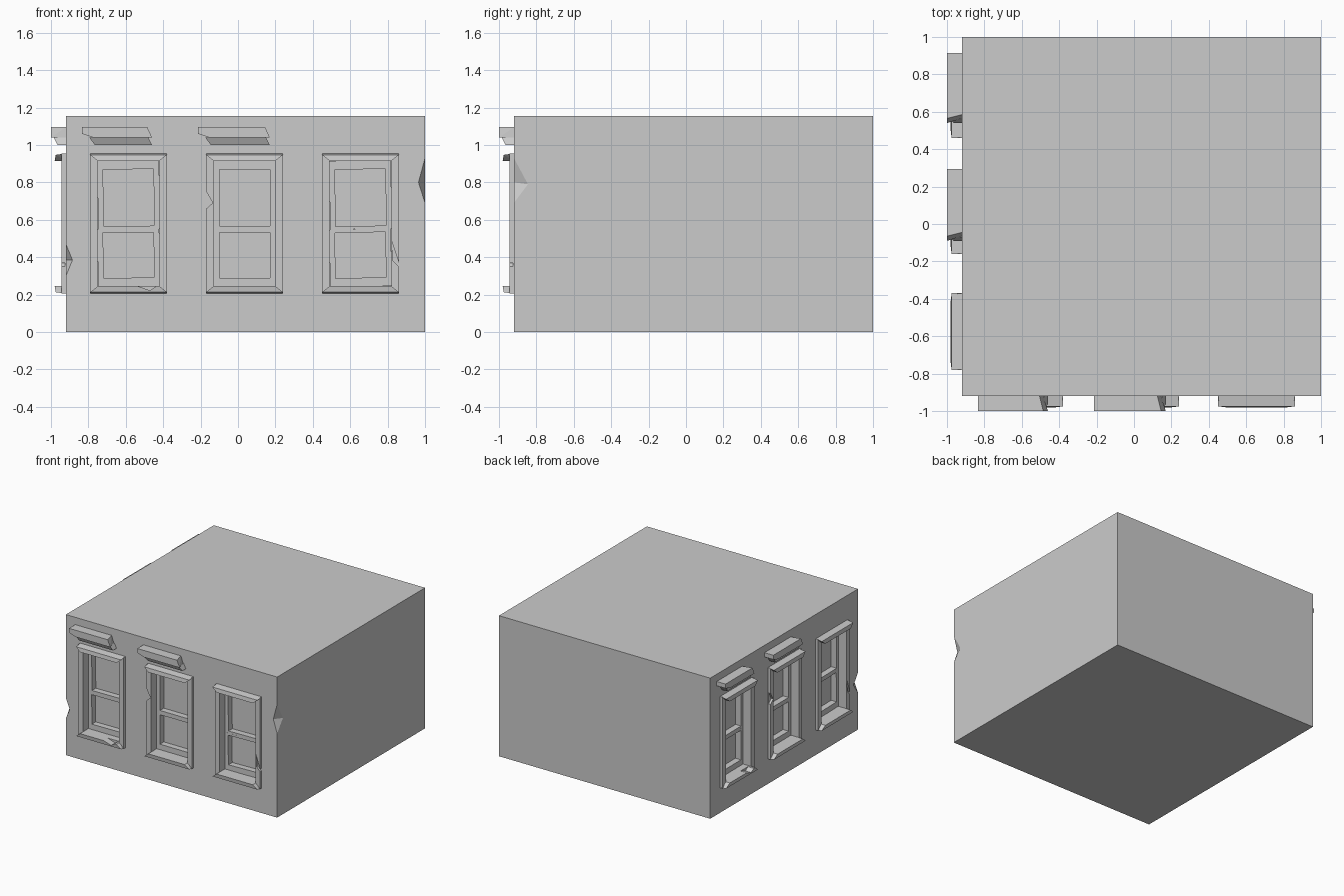
import bpy, bmesh, math
from mathutils import Matrix, Vector

if "Cube" in bpy.data.objects:
    bpy.data.objects.remove(bpy.data.objects["Cube"])

WALL = -0.92                      # front wall plane
CENTRE = Vector((0.04, 0.04, 0))  # middle of the block
turn = Matrix.Translation(CENTRE) @ Matrix.Rotation(-math.pi / 2, 4, 'Z') @ Matrix.Translation(-CENTRE)
SIDES = {"front": Matrix.Identity(4), "left": turn}


def hulls(name, groups, m=Matrix.Identity(4), cutter=False):
    """One object made from the convex hull of each point group."""
    bm = bmesh.new()
    for pts in groups:
        vs = [bm.verts.new(m @ Vector(p)) for p in pts]
        bmesh.ops.convex_hull(bm, input=vs)
    bmesh.ops.dissolve_limit(bm, angle_limit=0.002, verts=bm.verts[:], edges=bm.edges[:])
    bmesh.ops.recalc_face_normals(bm, faces=bm.faces[:])
    me = bpy.data.meshes.new(name)
    bm.to_mesh(me)
    bm.free()
    ob = bpy.data.objects.new(name, me)
    bpy.context.collection.objects.link(ob)
    if cutter:
        ob.hide_render = True
        ob.hide_viewport = True
        ob.display_type = 'WIRE'
    return ob


def box(x0, x1, y0, y1, z0, z1):
    return [(x, y, z) for x in (x0, x1) for y in (y0, y1) for z in (z0, z1)]


def prism(outline, y0, y1):
    return [(x, y, z) for x, z in outline for y in (y0, y1)]


def cut(ob, cutter):
    mod = ob.modifiers.new("cut", 'BOOLEAN')
    mod.operation = 'DIFFERENCE'
    mod.solver = 'EXACT'
    mod.object = cutter


def corner_chip(name, a, b, top, bottom):
    a, b, top, bottom = map(Vector, (a, b, top, bottom))
    mid = (a + b) / 2
    pts = [mid + (p - mid) * 1.1 for p in (a, b, top, bottom)]
    return hulls(name, [pts], cutter=True)


# solid building block with two chipped corners
wall = hulls("wall_block", [box(WALL, 1, WALL, 1, 0, 1.155)])
cut(wall, corner_chip("right_chip_cutter", (0.965, WALL, 0.8), (1, -0.845, 0.79),
                      (1, WALL, 0.93), (1, WALL, 0.69)))
cut(wall, corner_chip("left_chip_cutter", (-0.885, WALL, 0.385), (WALL, -0.86, 0.385),
                      (WALL, WALL, 0.47), (WALL, WALL, 0.30)))

# per window: centre, sash tilt, broken lintel end (None = lintel lost), chip outline
WINDOWS = [
    (-0.585, (-0.010, -0.008), 0.10, [(-0.55, 0.25), (-0.43, 0.25), (-0.47, 0.222)]),
    (0.035, (0.0, 0.0), 0.11, [(-0.18, 0.77), (-0.18, 0.65), (-0.135, 0.69)]),
    (0.655, (-0.015, -0.02), None, [(0.87, 0.34), (0.82, 0.49), (0.83, 0.38)]),
]
Z0, Z1, HW, T = 0.205, 0.955, 0.205, 0.04   # casing size and width

for side, m in SIDES.items():
    for i, (cx, tilt, lintel, chip) in enumerate(WINDOWS, 1):
        tag = f"{side}_{i}"
        # recess in the wall; its back is the glass
        cut(wall, hulls("opening_cutter_" + tag,
                        [box(cx - HW + T, cx + HW - T, -1.1, -0.82, Z0 + T, Z1 - T)], m, True))

        # mitred casing: deep head and sill, shallow jambs
        rails = []
        for outer, inner in ((Z1, Z1 - T), (Z0, Z0 + T)):
            step = (inner - outer) * 0.2
            rails.append([(cx + s * HW, WALL, outer) for s in (-1, 1)]
                         + [(cx + s * (HW - T), WALL, inner) for s in (-1, 1)]
                         + [(cx + s * HW, -0.975, outer + step) for s in (-1, 1)]
                         + [(cx + s * (HW - T), -0.98, inner) for s in (-1, 1)])
        jambs = [prism([(cx + s * HW, Z0), (cx + s * HW, Z1),
                        (cx + s * (HW - T), Z1 - T), (cx + s * (HW - T), Z0 + T)], WALL, -0.943)
                 for s in (-1, 1)]
        head_sill = hulls("window_head_and_sill_" + tag, rails, m)
        jamb = hulls("window_jambs_" + tag, jambs, m)
        cut(head_sill if i == 1 else jamb,
            hulls("casing_chip_cutter_" + tag, [prism(chip, -1.0, -0.925)], m, True))

        # upper and lower sashes, slightly crooked
        xo, xi = HW - T, 0.135
        for label, zb, zib, zit, zt, rot in (("upper", 0.55, 0.567, 0.87, 0.915, tilt[0]),
                                             ("lower", 0.245, 0.29, 0.532, 0.55, tilt[1])):
            pivot = Matrix.Translation((cx, 0, (zb + zt) / 2))
            r = m @ pivot @ Matrix.Rotation(rot, 4, 'Y') @ pivot.inverted()
            y0, y1 = -0.87, -0.815
            hulls(f"{label}_sash_{tag}", [
                box(cx - xo, cx - xi, y0, y1, zb, zt), box(cx + xi, cx + xo, y0, y1, zb, zt),
                box(cx - xi, cx + xi, y0, y1, zb, zib), box(cx - xi, cx + xi, y0, y1, zit, zt)], r)

        # lintel with a broken right end
        if lintel is not None:
            l, e = cx - 0.25, cx + lintel
            slab = [(l, -1, 1.06), (l, -1, 1.095), (l, WALL, 1.095), (l, WALL, 1.06),
                    (l + 0.06, -1, 1.04), (l + 0.06, WALL, 1.04),
                    (e, -1, 1.095), (e - 0.02, WALL, 1.095),
                    (e + 0.025, -1, 1.04), (e, WALL, 1.04)]
            under = [(x, y, z) for z, front, x0, x1 in ((1.04, -0.985, l + 0.04, e + 0.005),
                                                        (1.0, -0.965, l + 0.07, e + 0.025))
                     for x in (x0, x1) for y in (front, WALL)]
            hulls("lintel_" + tag, [slab, under], m)
